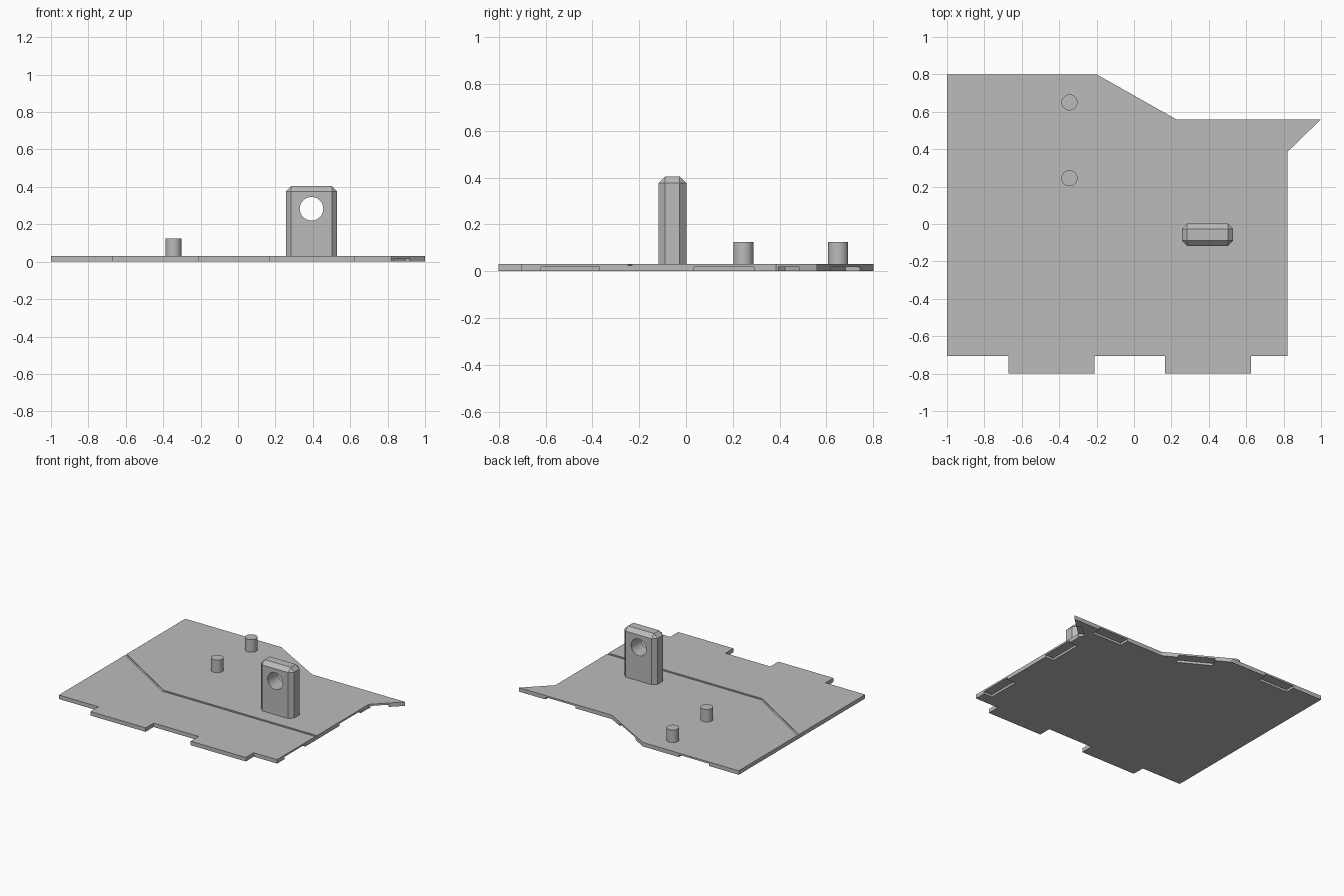
import bpy, bmesh, math
from mathutils import Vector

cube = bpy.data.objects.get("Cube")
if cube:
    bpy.data.objects.remove(cube, do_unlink=True)

grey = bpy.data.materials.new("plain grey")
grey.use_nodes = True
grey.diffuse_color = (0.5, 0.5, 0.5, 1)
grey.node_tree.nodes["Principled BSDF"].inputs["Base Color"].default_value = (0.5, 0.5, 0.5, 1)


def finish(name, bm):
    bmesh.ops.recalc_face_normals(bm, faces=bm.faces)
    mesh = bpy.data.meshes.new(name)
    bm.to_mesh(mesh)
    bm.free()
    mesh.materials.append(grey)
    ob = bpy.data.objects.new(name, mesh)
    bpy.context.collection.objects.link(ob)
    return ob


def prism(name, outline, z0, z1):
    bm = bmesh.new()
    face = bm.faces.new([bm.verts.new((x, y, z0)) for x, y in outline])
    top = bmesh.ops.extrude_face_region(bm, geom=[face])["geom"]
    bmesh.ops.translate(bm, vec=(0, 0, z1 - z0),
                        verts=[v for v in top if isinstance(v, bmesh.types.BMVert)])
    return finish(name, bm)


def cylinder(name, radius, depth, centre):
    bm = bmesh.new()
    bmesh.ops.create_cone(bm, cap_ends=True, segments=40, radius1=radius,
                          radius2=radius, depth=depth)
    ob = finish(name, bm)
    ob.location = centre
    return ob


def activate(ob):
    bpy.ops.object.select_all(action='DESELECT')
    ob.select_set(True)
    bpy.context.view_layer.objects.active = ob


def cut(ob, cutter):
    cutter.hide_render = True
    mod = ob.modifiers.new("cut", 'BOOLEAN')
    mod.operation, mod.solver, mod.object = 'DIFFERENCE', 'EXACT', cutter
    activate(ob)
    bpy.ops.object.modifier_apply(modifier=mod.name)
    bpy.data.objects.remove(cutter, do_unlink=True)


# Base plate with two front tabs, a sloping back edge and a pointed corner
T = 0.03
plate = prism("base_plate", [
    (-1, -0.705), (-0.67, -0.705), (-0.67, -0.8), (-0.21, -0.8), (-0.21, -0.705),
    (0.165, -0.705), (0.165, -0.8), (0.625, -0.8), (0.625, -0.705), (0.82, -0.705),
    (0.82, 0.385), (1, 0.56), (0.225, 0.56), (-0.2, 0.8), (-1, 0.8)], 0, T)

# Shallow bent groove across the top
path = [(-1.1, 0.163), (-0.46, -0.23), (0.9, -0.23)]
cut(plate, prism("groove_cutter",
                 path + [(x, y - 0.018) for x, y in reversed(path)], T - 0.006, T + 0.05))

# Recesses under the edges, each given by its two ends, with the plate on the left
recesses = [((0.82, -0.62), (0.82, -0.37)), ((0.82, 0.035), (0.82, 0.29)),
            ((0.83, 0.395), (0.92, 0.483)), ((0.78, 0.56), (0.53, 0.56)),
            ((0.12, 0.619), (-0.1, 0.743)), ((-0.5, 0.8), (-0.75, 0.8))]
for a, b in recesses:
    a, b = Vector(a), Vector(b)
    along = (b - a).normalized()
    inward = Vector((-along.y, along.x))
    depth = 0.07 if (b - a).length > 0.2 else 0.04
    cut(plate, prism("recess_cutter", [a - inward * 0.02, b - inward * 0.02,
                                       b + inward * depth, a + inward * depth], -0.05, 0.017))

# Upright lug with chamfered edges and a round through hole
bm = bmesh.new()
bmesh.ops.create_cube(bm, size=1)
for v in bm.verts:
    v.co = (0.393 + v.co.x * 0.275, -0.058 + v.co.y * 0.12, 0.215 + v.co.z * 0.38)
edges = [e for e in bm.edges if max(v.co.z for v in e.verts) > 0.2]
bmesh.ops.bevel(bm, geom=edges, offset=0.029, segments=1, affect='EDGES')
lug = finish("lug", bm)
hole = cylinder("hole_cutter", 0.063, 0.5, (0.393, -0.058, 0.283))
hole.rotation_euler.x = math.pi / 2
cut(lug, hole)

# Two round pegs
pegs = [cylinder("peg_" + side, 0.043, 0.11, (-0.345, y, 0.07))
        for side, y in (("back", 0.65), ("middle", 0.245))]

for ob in [lug] + pegs:
    activate(ob)
    bpy.ops.object.shade_smooth_by_angle(angle=math.radians(25))
